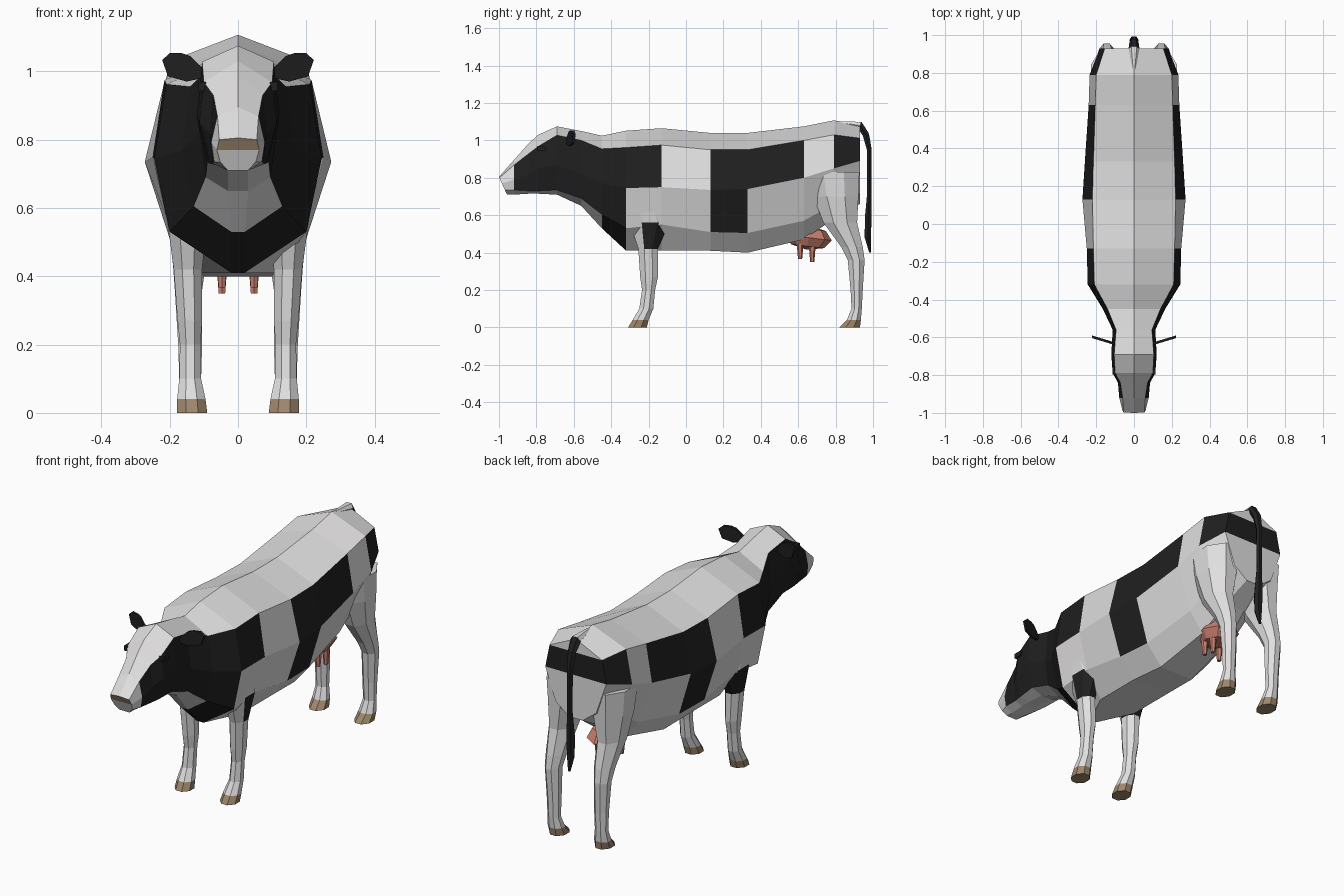
import bpy, bmesh, math
from mathutils import Vector, Matrix

if "Cube" in bpy.data.objects:
    bpy.data.objects.remove(bpy.data.objects["Cube"])

# materials
MATS = []
for name, col in [("white hide", (0.75, 0.74, 0.74)), ("black hide", (0.014, 0.014, 0.014)),
                  ("pink skin", (0.60, 0.22, 0.16)), ("tan horn", (0.34, 0.24, 0.15))]:
    m = bpy.data.materials.new(name)
    m.diffuse_color = (*col, 1)
    m.use_nodes = True
    m.node_tree.nodes["Principled BSDF"].inputs["Base Color"].default_value = m.diffuse_color
    MATS.append(m)
WHITE, BLACK, PINK, TAN = range(4)


def finish(name, bm):
    bmesh.ops.recalc_face_normals(bm, faces=bm.faces[:])
    me = bpy.data.meshes.new(name)
    bm.to_mesh(me)
    bm.free()
    for m in MATS:
        me.materials.append(m)
    ob = bpy.data.objects.new(name, me)
    bpy.context.collection.objects.link(ob)
    return ob


def loft(bm, rings, rule, caps=True):
    """Skin rings of points; rule(segment, side, centre) gives the colour."""
    vs = [[bm.verts.new(p) for p in r] for r in rings]
    n = len(vs[0])
    for s in range(len(vs) - 1):
        for k in range(n):
            q = (k + 1) % n
            f = bm.faces.new((vs[s][k], vs[s][q], vs[s + 1][q], vs[s + 1][k]))
            f.material_index = rule(s, k, f.calc_center_median())
    if caps:
        for s, ring in ((0, vs[0]), (len(vs) - 2, vs[-1])):
            f = bm.faces.new(ring)
            f.material_index = rule(s, 0, f.calc_center_median())
    return vs


# body, neck and head: y, ridge z, then (x, z) of upper, middle, lower, bottom
STATIONS = [
    (-1.00, .805, (.055, .80), (.062, .77), (.052, .735), (.03, .71)),
    (-.92, .895, (.06, .868), (.078, .79), (.07, .735), (.03, .71)),
    (-.84, .985, (.072, .93), (.085, .82), (.075, .73), (.03, .715)),
    (-.79, 1.03, (.10, .968), (.113, .85), (.082, .73), (.03, .715)),
    (-.69, 1.075, (.105, 1.028), (.12, .87), (.09, .735), (.03, .71)),
    (-.56, 1.05, (.095, 1.0), (.113, .82), (.095, .69), (.03, .65)),
    (-.45, 1.025, (.14, .955), (.165, .77), (.13, .605), (.02, .53)),
    (-.32, 1.052, (.21, .962), (.245, .745), (.20, .53), (.02, .41)),
    (-.13, 1.065, (.215, .975), (.25, .75), (.20, .55), (.11, .41)),
    (.13, 1.04, (.22, .95), (.273, .735), (.20, .51), (.11, .41)),
    (.33, 1.04, (.215, .95), (.26, .74), (.19, .505), (.10, .40)),
    (.63, 1.075, (.205, 1.0), (.24, .80), (.16, .57), (.08, .47)),
    (.79, 1.107, (.20, 1.03), (.235, .85), (.15, .66), (.06, .58)),
    (.93, 1.085, (.155, 1.012), (.18, .89), (.12, .72), (.04, .66)),
]


def body_ring(st):
    y, zt, *pts = st
    slant = 0.45 if y == -1 else 0
    ring = [(0, zt)] + pts + [(-x, z) for x, z in reversed(pts)]
    return [Vector((x, y + slant * (zt - z), z)) for x, z in ring]


def body_rule(s, k, c):
    row, y = min(k, 8 - k), c.y
    if row == 1:
        dark = -.92 < y < -.13 or .13 < y < .63 or y > .79
    elif row == 2:
        dark = -.92 < y < -.32 or .13 < y < .33
    else:
        dark = row > 2 and -.45 < y < -.32
    return BLACK if dark else WHITE


bm = bmesh.new()
vs = loft(bm, [body_ring(s) for s in STATIONS], body_rule, caps=False)
# nose and rump closed in horizontal bands
for ring, cols in ((vs[0], (TAN, TAN, WHITE, WHITE)), (vs[-1], (WHITE, BLACK, WHITE, WHITE))):
    for idx, col in zip(((0, 1, 8), (1, 2, 7, 8), (2, 3, 6, 7), (3, 4, 5, 6)), cols):
        bm.faces.new([ring[i] for i in idx]).material_index = col
finish("body_and_head", bm)

# legs: rings of z, y front, y back, x inner, x outer
FRONT = [(.74, -.30, -.14, .12, .235), (.56, -.30, -.09, .09, .207), (.42, -.255, -.15, .105, .188),
         (.27, -.245, -.15, .105, .177), (.20, -.235, -.165, .11, .17), (.10, -.25, -.175, .108, .172),
         (.04, -.285, -.20, .095, .178), (0, -.31, -.21, .09, .178)]
HIND = [(.83, .65, .927, .05, .228), (.70, .68, .922, .045, .222), (.56, .735, .915, .08, .205),
        (.43, .83, .945, .095, .19), (.36, .865, .955, .105, .185), (.20, .88, .945, .105, .175),
        (.10, .885, .94, .108, .172), (.04, .86, .935, .095, .178), (0, .82, .93, .09, .178)]
OCT = [(.3, 0), (.7, 0), (1, .3), (1, .7), (.7, 1), (.3, 1), (0, .7), (0, .3)]


def leg_rule(s, k, c):
    if c.z < .04:
        return TAN
    return BLACK if c.y < 0 and c.y > -.205 and .42 < c.z < .56 else WHITE


for name, table in (("front_leg", FRONT), ("hind_leg", HIND)):
    for side, sx in (("left", -1), ("right", 1)):
        bm = bmesh.new()
        loft(bm, [[Vector((sx * (x0 + (x1 - x0) * u), y0 + (y1 - y0) * v, z)) for u, v in OCT]
                  for z, y0, y1, x0, x1 in table], leg_rule)
        finish(f"{name}_{side}", bm)

# tail: y, z, radius along its path
TAIL = [(.82, 1.095, .008), (.93, 1.08, .024), (.962, 1.03, .02), (.98, .95, .015),
        (.98, .72, .013), (.974, .58, .021), (.972, .48, .019), (.985, .40, .006)]
rings = []
for i, (y, z, r) in enumerate(TAIL):
    a, b = TAIL[max(i - 1, 0)], TAIL[min(i + 1, len(TAIL) - 1)]
    t = Vector((0, b[0] - a[0], b[1] - a[1])).normalized()
    n = t.cross(Vector((1, 0, 0)))
    rings.append([Vector((0, y, z)) + Vector((1.2 * r * math.cos(w), 0, 0)) + n * r * math.sin(w)
                  for w in (math.tau * k / 6 for k in range(6))])
bm = bmesh.new()
loft(bm, rings, lambda s, k, c: WHITE if s == 0 else BLACK)
finish("tail", bm)

# ears and brows
EAR = [(.095, 1.0), (.14, 1.045), (.165, 1.053), (.20, 1.053), (.222, 1.033), (.205, .985), (.15, .97), (.105, .98)]
for side, sx in (("left", -1), ("right", 1)):
    bm = bmesh.new()
    loft(bm, [[Vector((sx * x, -.638 + (x - .11) * .3 + d, z)) for x, z in EAR] for d in (0, .014)],
         lambda s, k, c: BLACK)
    finish(f"ear_{side}", bm)
    bm = bmesh.new()
    bmesh.ops.create_cube(bm, size=1, matrix=Matrix.Translation((sx * .104, -.775, .955))
                          @ Matrix.Diagonal((.022, .045, .026, 1)))
    for f in bm.faces:
        f.material_index = BLACK
    finish(f"brow_{side}", bm)

# udder with four teats
bm = bmesh.new()
bmesh.ops.create_uvsphere(bm, u_segments=8, v_segments=4, radius=1,
                          matrix=Matrix.Translation((0, .655, .48)) @ Matrix.Rotation(-.12, 4, 'X')
                          @ Matrix.Diagonal((.095, .125, .065, 1)))
for sx in (-1, 1):
    for y, z in ((.61, .405), (.675, .39)):
        bmesh.ops.create_cone(bm, cap_ends=True, segments=6, radius1=.011, radius2=.018, depth=.08,
                              matrix=Matrix.Translation((sx * .047, y, z)))
for f in bm.faces:
    f.material_index = PINK
finish("udder", bm)
